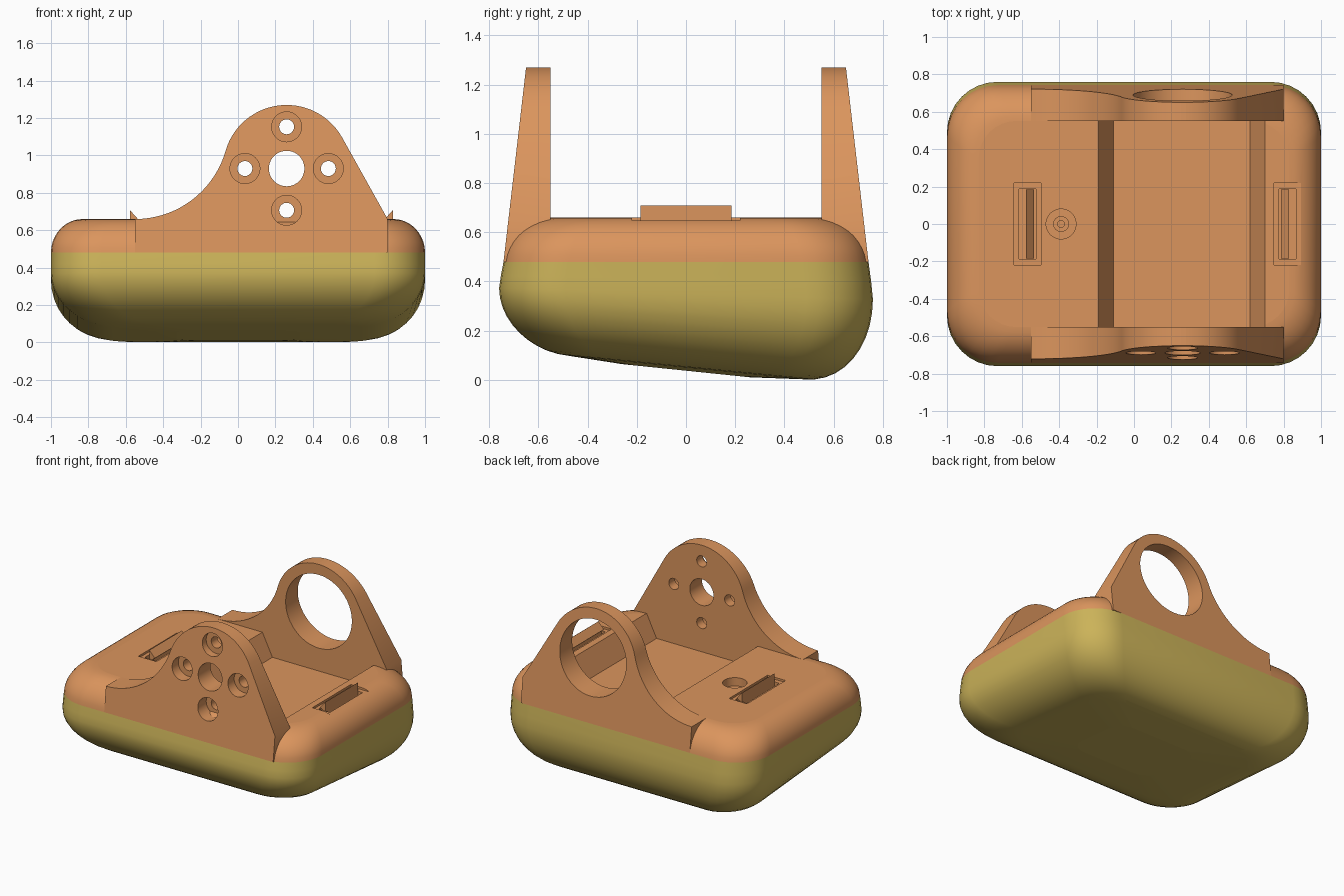
import bpy, bmesh, math
from mathutils import Vector

old = bpy.data.objects.get("Cube")
if old:
    bpy.data.objects.remove(old, do_unlink=True)


def material(name, rgb):
    m = bpy.data.materials.new(name)
    m.use_nodes = True
    m.diffuse_color = (*rgb, 1)
    m.node_tree.nodes["Principled BSDF"].inputs["Base Color"].default_value = (*rgb, 1)
    return m


ORANGE = material("orange plastic", (0.71, 0.30, 0.11))
OLIVE = material("olive plastic", (0.60, 0.45, 0.10))


def make(name, bm, mat=ORANGE):
    bmesh.ops.recalc_face_normals(bm, faces=bm.faces)
    me = bpy.data.meshes.new(name)
    bm.to_mesh(me)
    bm.free()
    ob = bpy.data.objects.new(name, me)
    bpy.context.collection.objects.link(ob)
    me.materials.append(mat)
    return ob


def activate(ob):
    bpy.ops.object.select_all(action='DESELECT')
    ob.select_set(True)
    bpy.context.view_layer.objects.active = ob


def loft(name, rings, mat):
    """Bridge closed rings with equal point counts and cap both ends."""
    bm = bmesh.new()
    loops = [[bm.verts.new(p) for p in r] for r in rings]
    n = len(loops[0])
    for a, b in zip(loops, loops[1:]):
        for i in range(n):
            j = (i + 1) % n
            bm.faces.new((a[i], a[j], b[j], b[i]))
    bm.faces.new(loops[0])
    bm.faces.new(loops[-1])
    return make(name, bm, mat)


def prism(name, profile, y0, y1):
    """Extrude an x-z profile; y0 and y1 are functions of height."""
    return loft(name, [[(x, f(z), z) for x, z in profile] for f in (y0, y1)], ORANGE)


def box(x0, x1, y, z0, z1):
    return prism("cutter", [(x0, z0), (x1, z0), (x1, z1), (x0, z1)],
                 lambda z: -y, lambda z: y)


def cylinder(r, a, b, n=40):
    a, b = Vector(a), Vector(b)
    bm = bmesh.new()
    bmesh.ops.create_cone(bm, cap_ends=True, segments=n, radius1=r, radius2=r,
                          depth=(b - a).length)
    rot = Vector((0, 0, 1)).rotation_difference(b - a).to_matrix().to_4x4()
    bm.transform(rot)
    bmesh.ops.translate(bm, vec=(a + b) / 2, verts=bm.verts)
    return make("cutter", bm)


def cut(ob, cutter):
    activate(ob)
    mod = ob.modifiers.new("cut", 'BOOLEAN')
    mod.operation, mod.solver, mod.object = 'DIFFERENCE', 'EXACT', cutter
    bpy.ops.object.modifier_apply(modifier=mod.name)
    bpy.data.objects.remove(cutter, do_unlink=True)


def smooth(ob):
    activate(ob)
    bpy.ops.object.shade_smooth_by_angle(angle=math.radians(30))
    for p in ob.data.polygons:
        if abs(p.normal.z) > 0.9999 or len(p.vertices) > 24:
            p.use_smooth = False


SEAM, DECK, FLOOR = 0.48, 0.66, 0.50


def ring(hx, hy, r, z, n=9):
    """Rounded rectangle; below the seam it leans down towards the back."""
    lean = 0.1 * max(0, (SEAM - z) / 0.43)
    pts = []
    for q, (sx, sy) in enumerate([(1, 1), (-1, 1), (-1, -1), (1, -1)]):
        for i in range(n):
            a = math.pi / 2 * (q + i / (n - 1))
            x = sx * (hx - r) + r * math.cos(a)
            y = sy * (hy - r) + r * math.sin(a)
            pts.append((x, y, z - lean * y))
    return pts


def outer_y(z):
    return 0.742 - 0.116 * (z - SEAM)


# Lower shell: rounded tub with a sloping underside
rings = [ring(1, 0.742, 0.27, SEAM), ring(1, 0.753, 0.27, 0.41)]
for i in range(11):
    t = math.pi / 2 * i / 10
    k = 1 - math.cos(t)
    rings.append(ring(1 - 0.34 * k, 0.76 - 0.28 * k, 0.27 - 0.08 * k, 0.35 - 0.3 * math.sin(t)))
rings.append(ring(0.33, 0.26, 0.12, 0.037))
smooth(loft("lower_shell", rings, OLIVE))

# Upper shell: rounded rim up to the flat deck
rings = []
for i in range(11):
    t = math.pi / 2 * i / 10
    z = SEAM + (DECK - SEAM) * math.sin(t)
    k = 0.17 * (1 - math.cos(t))
    rings.append(ring(1 - k, outer_y(z) - k, 0.27 - 0.4 * k, z))
upper = loft("upper_shell", rings, ORANGE)

# Tray pocket with sloped ends
cut(upper, prism("cutter", [(-0.11, FLOOR), (0.62, FLOOR), (0.70, DECK), (0.70, 0.8),
                            (-0.19, 0.8), (-0.19, DECK)], lambda z: -0.56, lambda z: 0.56))

# Stepped screw hole in the deck
for r, z in ((0.08, 0.60), (0.04, 0.53), (0.018, 0.50)):
    cut(upper, cylinder(r, (-0.39, 0, z), (-0.39, 0, 0.8)))

# Clip recesses, slots and hooks at both ends of the tray
for side, cx, name in ((-1, -0.57, "left_end_clip"), (1, 0.82, "right_end_clip")):
    cut(upper, box(cx - 0.072, cx + 0.072, 0.22, 0.645, 0.8))
    cut(upper, box(cx - 0.045, cx + 0.045, 0.187, 0.56, 0.8))
    hook = [(0.008, 0.55), (0.008, 0.708), (-0.035, 0.66), (-0.015, 0.645), (-0.015, 0.55)]
    prism(name, [(cx + side * x, z) for x, z in hook],
          lambda z: -0.185, lambda z: 0.185)
smooth(upper)

# Bracket outline: round head, concave sweep on one side, straight tangent on the other
CX, CZ, R = 0.26, 0.93, 0.34
FX, FR = -0.55, 0.503
outline = [(FX, SEAM), (0.80, SEAM), (0.80, DECK)]
a0, a1 = math.radians(29), math.radians(164)
for i in range(29):
    a = a0 + (a1 - a0) * i / 28
    outline.append((CX + R * math.cos(a), CZ + R * math.sin(a)))
for i in range(1, 19):
    a = math.radians(-16) + math.radians(-74) * i / 18
    outline.append((FX + FR * math.cos(a), DECK + FR + FR * math.sin(a)))

front = prism("front_bracket", outline, lambda z: -outer_y(z), lambda z: -0.55)
back = prism("back_bracket", outline, lambda z: 0.55, outer_y)

# Front bracket: shaft hole and four counterbored screw holes
cut(front, cylinder(0.095, (CX, -1, CZ), (CX, 0, CZ)))
for dx, dz in ((1, 0), (-1, 0), (0, 1), (0, -1)):
    x, z = CX + 0.223 * dx, CZ + 0.223 * dz
    cut(front, cylinder(0.04, (x, -1, z), (x, 0, z), 24))
    cut(front, cylinder(0.08, (x, -1, z), (x, -0.62, z)))

# Back bracket: one large opening
cut(back, cylinder(0.265, (CX, 0, CZ), (CX, 1, CZ), 48))
for ob in (front, back):
    smooth(ob)
